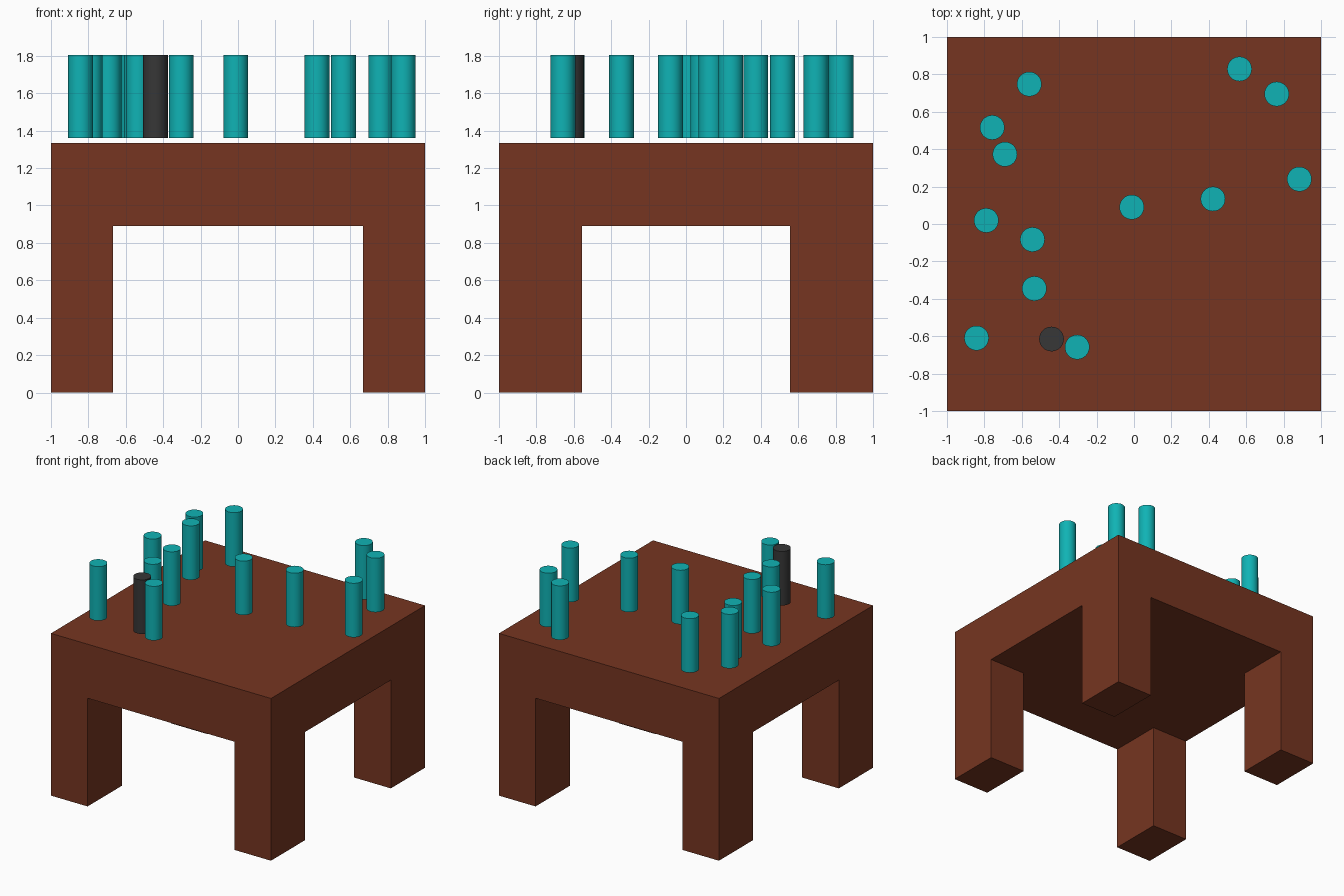
import bpy
import bmesh
from mathutils import Matrix, Vector

if "Cube" in bpy.data.objects:
    bpy.data.objects.remove(bpy.data.objects["Cube"])

LEG_X, LEG_Y = 0.667, 0.556          # inner faces of the legs
UNDER, TOP = 0.889, 1.333            # slab underside and top
PEG_R, PEG_Z0, PEG_Z1 = 0.066, 1.361, 1.805


def material(name, rgb):
    mat = bpy.data.materials.new(name)
    mat.diffuse_color = (*rgb, 1.0)
    mat.use_nodes = True
    mat.node_tree.nodes["Principled BSDF"].inputs["Base Color"].default_value = mat.diffuse_color
    return mat


def mesh_object(name, bm, mat):
    mesh = bpy.data.meshes.new(name)
    bm.to_mesh(mesh)
    bm.free()
    mesh.materials.append(mat)
    obj = bpy.data.objects.new(name, mesh)
    bpy.context.collection.objects.link(obj)
    return obj


wood = material("brown_wood", (0.18, 0.036, 0.015))
teal = material("teal", (0.005, 0.45, 0.46))
dark = material("charcoal", (0.038, 0.038, 0.038))

# Table: slab cut into a 3 x 3 grid, corner cells pulled down into legs
bm = bmesh.new()
bmesh.ops.create_cube(bm, size=1, matrix=Matrix.Translation((0, 0, (UNDER + TOP) / 2))
                      @ Matrix.Diagonal((2, 2, TOP - UNDER, 1)))
for normal, offset in ((Vector((1, 0, 0)), LEG_X), (Vector((0, 1, 0)), LEG_Y)):
    for side in (-1, 1):
        bmesh.ops.bisect_plane(bm, geom=bm.verts[:] + bm.edges[:] + bm.faces[:],
                               plane_co=normal * offset * side, plane_no=normal)
corners = []
for face in bm.faces:
    c = face.calc_center_median()
    if abs(c.z - UNDER) < 1e-4 and abs(c.x) > LEG_X and abs(c.y) > LEG_Y:
        corners.append(face)
legs = bmesh.ops.extrude_face_region(bm, geom=corners)["geom"]
bmesh.ops.translate(bm, verts=[v for v in legs if isinstance(v, bmesh.types.BMVert)],
                    vec=(0, 0, -UNDER))
bmesh.ops.recalc_face_normals(bm, faces=bm.faces)
mesh_object("table", bm, wood)


# Pegs: short cylinders hovering just above the table top
def peg(name, x, y, mat):
    bm = bmesh.new()
    bmesh.ops.create_cone(bm, cap_ends=True, segments=32, radius1=PEG_R, radius2=PEG_R,
                          depth=PEG_Z1 - PEG_Z0)
    for face in bm.faces:
        face.smooth = len(face.verts) == 4
    for edge in bm.edges:
        edge.smooth = all(len(f.verts) == 4 for f in edge.link_faces)
    obj = mesh_object(name, bm, mat)
    obj.location = (x, y, (PEG_Z0 + PEG_Z1) / 2)


teal_spots = [(0.564, 0.829), (0.763, 0.695), (-0.56, 0.748), (-0.758, 0.516),
              (-0.69, 0.373), (0.884, 0.24), (0.422, 0.134), (-0.012, 0.09),
              (-0.79, 0.019), (-0.543, -0.083), (-0.533, -0.345),
              (-0.842, -0.61), (-0.304, -0.658)]
for i, (x, y) in enumerate(teal_spots, 1):
    peg(f"teal_peg_{i}", x, y, teal)
peg("dark_peg", -0.441, -0.615, dark)
